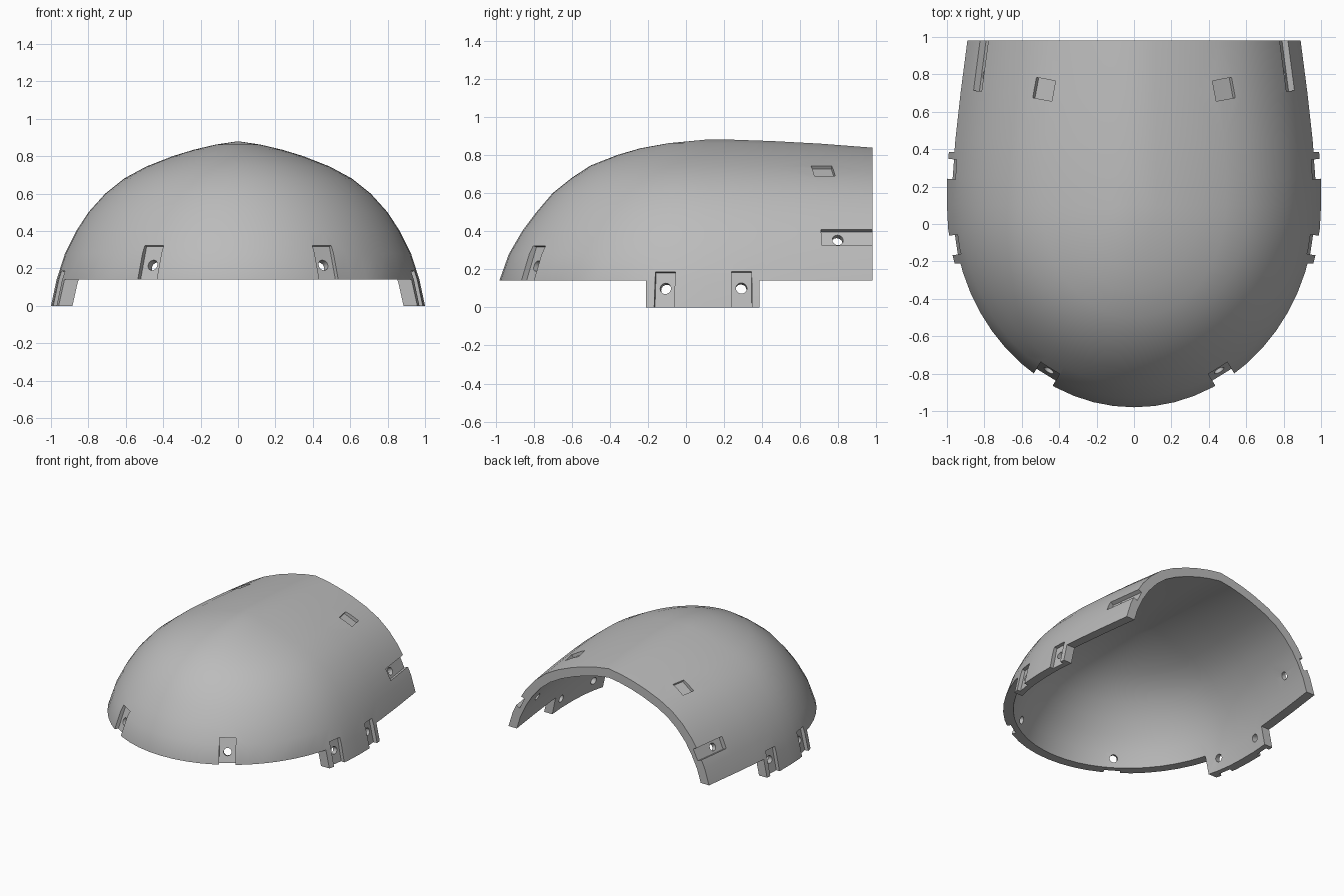
import bpy, bmesh, math
from mathutils import Vector, Matrix
from mathutils.bvhtree import BVHTree

if "Cube" in bpy.data.objects:
    bpy.data.objects.remove(bpy.data.objects["Cube"], do_unlink=True)

grey = bpy.data.materials.new("shell grey")
grey.use_nodes = True
grey.diffuse_color = (0.5, 0.5, 0.5, 1)
grey.node_tree.nodes["Principled BSDF"].inputs["Base Color"].default_value = (0.5, 0.5, 0.5, 1)

MID = 0.1      # y where the rounded front meets the tapering back
STEPS = 28     # columns round the front
WALL = 0.07

# Dome levels: height, half width, reach to the front
levels = [(-0.08, 1.013, 1.13), (0, 1.0, 1.115), (0.14, 0.97, 1.08), (0.28, 0.925, 1.03),
          (0.4, 0.865, 0.96), (0.5, 0.80, 0.885), (0.6, 0.71, 0.80), (0.68, 0.61, 0.70),
          (0.745, 0.49, 0.60), (0.80, 0.35, 0.46), (0.835, 0.235, 0.34),
          (0.862, 0.12, 0.19), (0.88, 0, 0)]
# Back stations: y, width scale, height scale
stations = [(0.25, 1, 1), (0.45, 0.985, 0.992), (0.7, 0.957, 0.977), (1.1, 0.905, 0.942)]


def link(name, bm):
    mesh = bpy.data.meshes.new(name)
    bm.to_mesh(mesh)
    ob = bpy.data.objects.new(name, mesh)
    bpy.context.collection.objects.link(ob)
    mesh.materials.append(grey)
    return ob


def back_column(side, station):
    y, w, h = station
    return [(side * a * w, y, z * h) for z, a, b in levels]


def front_column(k):
    t = math.pi * (1 + k / STEPS)
    return [(a * math.cos(t), MID + b * math.sin(t), z) for z, a, b in levels]


# Outer skin: columns run from the back right, round the front, to the back left
columns = [back_column(-1, s) for s in reversed(stations)]
columns += [front_column(k) for k in range(STEPS + 1)]
columns += [back_column(1, s) for s in stations]
bm = bmesh.new()
grid = [[bm.verts.new(p) for p in col] for col in columns]
for c, d in zip(grid, grid[1:]):
    for i in range(len(levels) - 1):
        bm.faces.new((c[i], d[i], d[i + 1], c[i + 1]))
bmesh.ops.remove_doubles(bm, verts=bm.verts, dist=1e-4)
bm.normal_update()
skin = BVHTree.FromBMesh(bm)
shell = link("helmet_shell", bm)
bpy.context.view_layer.objects.active = shell
shell.select_set(True)

solid = shell.modifiers.new("wall", 'SOLIDIFY')
solid.thickness = WALL
solid.offset = -1
solid.use_even_offset = True
bpy.ops.object.modifier_apply(modifier=solid.name)


def cut(name, build):
    """Subtract the shape made by build(bm) from the shell."""
    b = bmesh.new()
    build(b)
    cutter = link(name, b)
    cutter.hide_render = True
    mod = shell.modifiers.new(name, 'BOOLEAN')
    mod.operation = 'DIFFERENCE'
    mod.solver = 'EXACT'
    mod.object = cutter
    bpy.ops.object.modifier_apply(modifier=mod.name)
    bpy.data.objects.remove(cutter, do_unlink=True)


def box(b, lo, hi, frame=Matrix()):
    lo, hi = Vector(lo), Vector(hi)
    place = Matrix.Translation((lo + hi) / 2) @ Matrix.Diagonal((*(hi - lo), 1))
    bmesh.ops.create_cube(b, size=1, matrix=frame @ place)


def surface_frame(point):
    """Axes on the skin: x along it, y up it, z outward."""
    p, n, *_ = skin.find_nearest(Vector(point))
    t = Vector((0, 0, 1)).cross(n).normalized()
    m = Matrix((t, n.cross(t), n)).transposed().to_4x4()
    return Matrix.Translation(p) @ m


# Trim the rim, leaving a tab on each side, and the open back
cut("front_trim", lambda b: box(b, (-2, -2, -1), (2, -0.21, 0.14)))
cut("rear_trim", lambda b: box(b, (-2, 0.385, -1), (2, 2, 0.14)))
cut("tab_trim", lambda b: box(b, (-2, -1, -1), (2, 1, 0)))
cut("back_trim", lambda b: box(b, (-2, 0.98, -1), (2, 2, 2)))

# Mounting pockets: name, centre, extent toward the front and back or across,
# extent down and up, depth, and whether there is a screw hole
pockets = [
    ("front_pocket", (0.46, -0.79, 0.22), 0.06, 0.06, 0.16, 0.105, 0.03, True),
    ("tab_front_pocket", (0.96, -0.112, 0.105), 0.053, 0.053, 0.2, 0.085, 0.03, True),
    ("tab_rear_pocket", (0.97, 0.293, 0.105), 0.053, 0.053, 0.2, 0.085, 0.03, True),
    ("back_pocket", (0.82, 0.80, 0.365), 0.09, 0.4, 0.047, 0.047, 0.035, True),
    ("top_pocket", (0.48, 0.72, 0.715), 0.055, 0.055, 0.058, 0.058, 0.025, False),
]
for side in (1, -1):
    for name, (x, y, z), fore, aft, down, up, depth, hole in pockets:
        frame = surface_frame((side * x, y, z))
        left, right = (fore, aft) if side > 0 else (aft, fore)
        cut(name, lambda b: box(b, (-left, -down, -depth), (right, up, 0.08), frame))
        if hole:
            cut(name + "_hole", lambda b: bmesh.ops.create_cone(
                b, cap_ends=True, segments=20, radius1=0.029, radius2=0.029,
                depth=0.4, matrix=frame))

bpy.ops.object.shade_smooth_by_angle(angle=math.radians(30))
